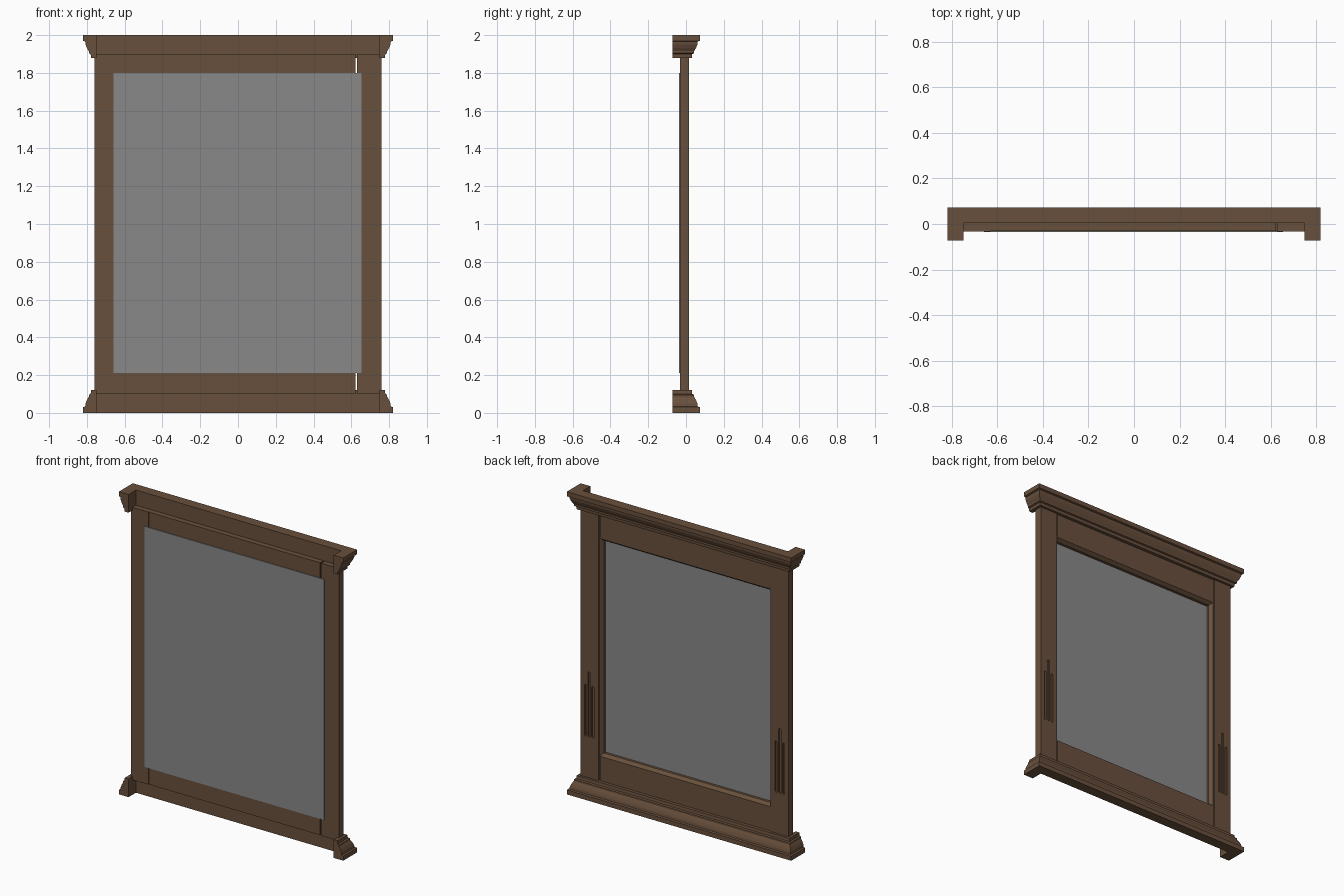
import bpy, bmesh, math

if "Cube" in bpy.data.objects:
    bpy.data.objects.remove(bpy.data.objects["Cube"])


def material(name, rgb):
    m = bpy.data.materials.new(name)
    m.diffuse_color = (*rgb, 1)
    m.use_nodes = True
    m.node_tree.nodes["Principled BSDF"].inputs["Base Color"].default_value = m.diffuse_color
    return m


WOOD = material("brown wood", (0.14, 0.08, 0.045))
GLASS = material("grey mirror glass", (0.25, 0.25, 0.25))


def finish(name, bm, mat):
    bmesh.ops.recalc_face_normals(bm, faces=bm.faces[:])
    me = bpy.data.meshes.new(name)
    bm.to_mesh(me)
    bm.free()
    me.materials.append(mat)
    ob = bpy.data.objects.new(name, me)
    bpy.context.collection.objects.link(ob)
    return ob


def box(name, x0, x1, y0, y1, z0, z1, mat):
    bm = bmesh.new()
    bmesh.ops.create_cube(bm, size=1)
    for v in bm.verts:
        v.co = (x1 if v.co.x > 0 else x0, y1 if v.co.y > 0 else y0, z1 if v.co.z > 0 else z0)
    return finish(name, bm, mat)


def loft(name, rings, mat, closed=False):
    """Skin between matching closed cross-sections."""
    bm = bmesh.new()
    rows = [[bm.verts.new(p) for p in r] for r in rings]
    n = len(rows[0])
    for a, b in zip(rows, rows[1:] + rows[:1] if closed else rows[1:]):
        for i in range(n):
            j = (i + 1) % n
            bm.faces.new((a[i], a[j], b[j], b[i]))
    if not closed:
        bm.faces.new(rows[0])
        bm.faces.new(rows[-1])
    return finish(name, bm, mat)


# Crown and base mouldings: U-shaped in plan, profile = (inset, distance from end)
PROFILE = [(0, 0), (0, .03), (.011, .034), (.013, .05), (.02, .068), (.03, .085),
           (.03, .096), (.04, .1), (.042, .12)]


def moulding(name, flip):
    def ring(sx, y_end):
        pts = []
        for o, d in PROFILE:
            y = y_end if y_end is not None else .073 - o
            pts.append((sx * (.82 - o), y, d if flip else 2 - d))
        y = y_end if y_end is not None else .005
        for d in (.12, 0):
            pts.append((sx * .75, y, d if flip else 2 - d))
        return pts
    loft(name, [ring(-1, -.072), ring(-1, None), ring(1, None), ring(1, -.072)], WOOD)


moulding("crown_moulding", False)
moulding("base_moulding", True)


# Slot cutters for the carved grooves on the face of each stile
def slot_cutter(x, z0, z1, r=.008):
    arc = [math.pi * i / 6 for i in range(7)]
    out = [(x + r * math.cos(a), z1 - r + r * math.sin(a)) for a in arc]
    out += [(x - r * math.cos(a), z0 + r - r * math.sin(a)) for a in arc]
    ob = loft("groove_cutter", [[(px, y, pz) for px, pz in out] for y in (.006, .03)], WOOD)
    ob.hide_render = True
    return ob


# Stiles, with three grooves each, the middle one longer
for side, s in (("left", -1), ("right", 1)):
    stile = box(side + "_stile", *sorted((s * .63, s * .76)), -.033, .016, .1, 1.9, WOOD)
    cutters = [slot_cutter(s * .697 + k * .027, .39, .82 if k == 0 else .73) for k in (-1, 0, 1)]
    for c in cutters:
        m = stile.modifiers.new("groove", 'BOOLEAN')
        m.object, m.operation, m.solver = c, 'DIFFERENCE', 'EXACT'
    bpy.context.view_layer.update()
    dg = bpy.context.evaluated_depsgraph_get()
    me = bpy.data.meshes.new_from_object(stile.evaluated_get(dg))
    stile.modifiers.clear()
    stile.data = me
    for c in cutters:
        bpy.data.objects.remove(c)

# Rails
box("bottom_rail", -.63, .622, -.031, .01, .1, .275, WOOD)
box("top_rail", -.63, .622, -.031, .01, 1.725, 1.9, WOOD)

# Bevelled moulding around the opening
RAIL_BEVEL = [(0, -.03), (0, .01), (.006, .01), (.022, -.012), (.022, -.03)]
rings = [[(sx * (.63 - o), y, 1 + sz * (.725 - o)) for o, y in RAIL_BEVEL]
         for sx, sz in ((-1, -1), (1, -1), (1, 1), (-1, 1))]
loft("opening_bevel", rings, WOOD, closed=True)

# Mirror panel
box("mirror_panel", -.66, .655, -.036, -.029, .21, 1.8, GLASS)
